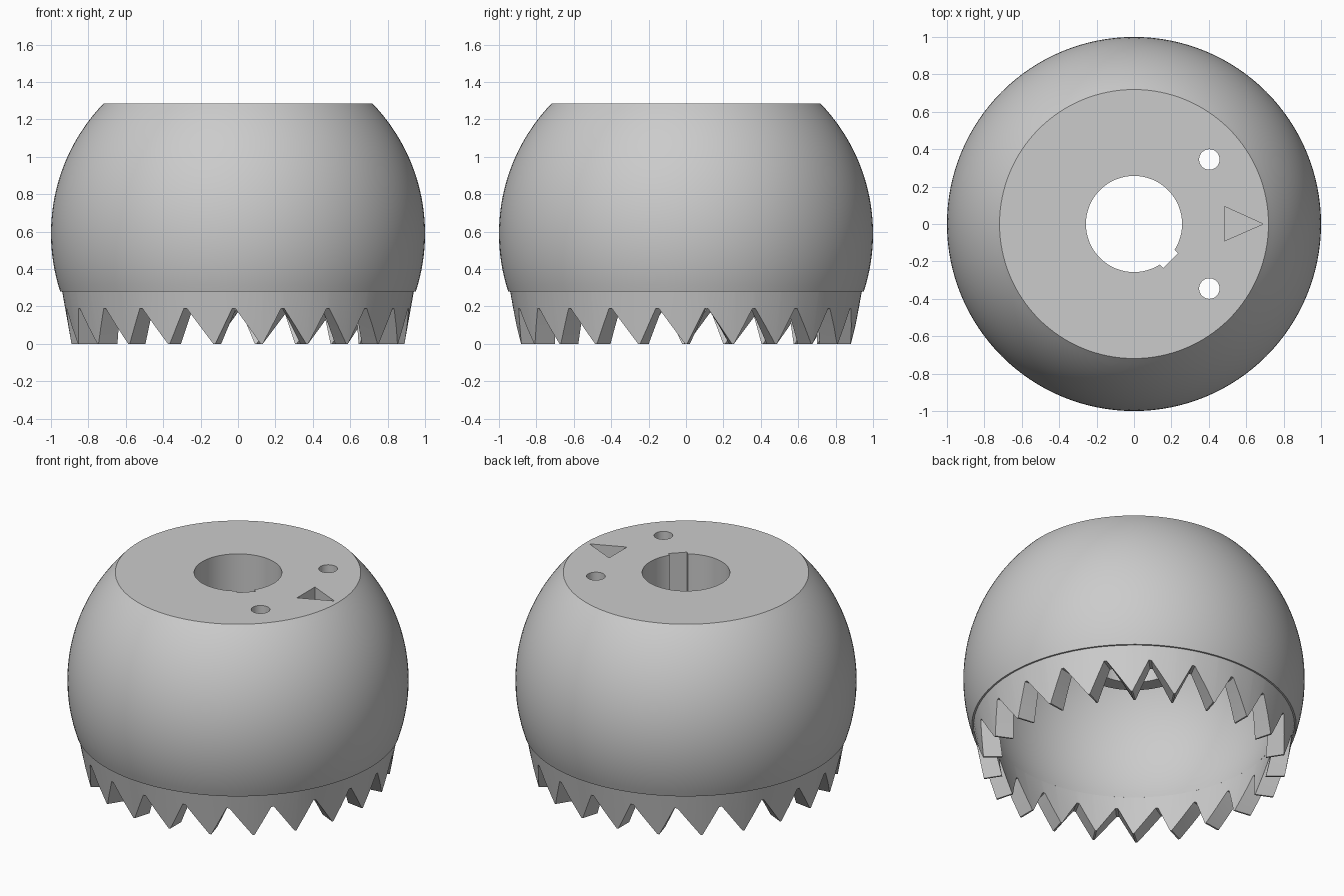
import bpy, bmesh, math
from math import cos, sin, pi, radians, sqrt

cube = bpy.data.objects.get("Cube")
if cube:
    bpy.data.objects.remove(cube, do_unlink=True)

mat = bpy.data.materials.new("light_grey")
mat.use_nodes = True
GREY = (0.6, 0.6, 0.6, 1)
mat.diffuse_color = GREY
mat.node_tree.nodes["Principled BSDF"].inputs["Base Color"].default_value = GREY

CENTRE, R_OUT, R_IN = 0.59, 1.0, 0.9     # sphere centre height and radii
Z_RIM, Z_TOP, Z_CEIL = 0.28, 1.285, 1.12
BORE, HUB, Z_HUB = 0.257, 0.35, 0.72
TEETH, Z_GAP = 22, 0.19


def make_object(name, bm):
    bmesh.ops.recalc_face_normals(bm, faces=bm.faces)
    mesh = bpy.data.meshes.new(name)
    bm.to_mesh(mesh)
    bm.free()
    mesh.materials.append(mat)
    ob = bpy.data.objects.new(name, mesh)
    bpy.context.collection.objects.link(ob)
    return ob


def activate(ob):
    bpy.ops.object.select_all(action='DESELECT')
    ob.select_set(True)
    bpy.context.view_layer.objects.active = ob


def bridge_loops(bm, rings):
    """Close a ring of cross-section loops into a solid."""
    n = len(rings[0])
    for i, ring in enumerate(rings):
        nxt = rings[(i + 1) % len(rings)]
        for j in range(n):
            k = (j + 1) % n
            bm.faces.new((ring[j], ring[k], nxt[k], nxt[j]))


def polar(bm, r, a, z):
    return bm.verts.new((r * cos(a), r * sin(a), z))


def prism(name, pts, z0, z1):
    bm = bmesh.new()
    face = bm.faces.new([bm.verts.new((x, y, z0)) for x, y in pts])
    out = bmesh.ops.extrude_face_region(bm, geom=[face])
    for v in out["geom"]:
        if isinstance(v, bmesh.types.BMVert):
            v.co.z = z1
    ob = make_object(name, bm)
    ob.hide_render = True
    return ob


def arc(radius, z0, z1, steps):
    """Profile points on a sphere between two heights."""
    t0, t1 = (math.asin((z - CENTRE) / radius) for z in (z0, z1))
    angles = [t0 + (t1 - t0) * i / steps for i in range(steps + 1)]
    return [(radius * cos(t), CENTRE + radius * sin(t)) for t in angles]


# Hollow body: outer sphere, flat top, bored hub and inner sphere
profile = arc(R_OUT, Z_RIM, Z_TOP, 28)
profile += [(BORE, Z_TOP), (BORE, Z_HUB), (HUB, Z_HUB), (HUB, Z_CEIL)]
profile += arc(R_IN, Z_CEIL, Z_RIM, 24)
bm = bmesh.new()
SEG = 128
bridge_loops(bm, [[polar(bm, r, 2 * pi * i / SEG, z) for r, z in profile]
                  for i in range(SEG)])
body = make_object("domed_body", bm)


# Cutters: two pin holes, arrow recess and keyway
def circle(x, y, r, n=32):
    return [(x + r * cos(2 * pi * i / n), y + r * sin(2 * pi * i / n)) for i in range(n)]


h = sqrt(0.5)
key = [(h * (u - v), -h * (u + v)) for u, v in
       ((0.2, 0.055), (0.276, 0.055), (0.276, -0.055), (0.2, -0.055))]
cutters = [prism("pin_hole_cutter", circle(0.403, s * 0.345, 0.055), 1, 1.4) for s in (1, -1)]
cutters.append(prism("arrow_cutter", [(0.485, 0.093), (0.485, -0.09), (0.69, 0)], 1.18, 1.4))
cutters.append(prism("keyway_cutter", key, 0.6, 1.4))
activate(body)
for c in cutters:
    mod = body.modifiers.new("cut", 'BOOLEAN')
    mod.operation, mod.solver, mod.object = 'DIFFERENCE', 'EXACT', c
    bpy.ops.object.modifier_apply(modifier=mod.name)
for c in cutters:
    bpy.data.objects.remove(c, do_unlink=True)

# Toothed collar: tapered band with slightly skewed saw teeth
bm = bmesh.new()
rings = []
half = 180 / TEETH
skew = -1.4
columns = [(skew - half + 0.5, Z_GAP), (-half / 2 + skew / 2, Z_GAP / 2), (-0.35, 0),
           (0.35, 0), (half / 2 + skew / 2, Z_GAP / 2), (half + skew - 0.5, Z_GAP)]
for t in range(TEETH):
    for deg, z in columns:
        a = radians(deg + t * 2 * half)
        b = a + radians(1.2)
        f = z / Z_RIM
        rings.append([polar(bm, 0.94, a, Z_RIM), polar(bm, 0.89 + 0.05 * f, a, z),
                      polar(bm, 0.78 + 0.065 * f, b, z), polar(bm, 0.845, b, Z_RIM)])
bridge_loops(bm, rings)
collar = make_object("toothed_collar", bm)

for ob in (body, collar):
    activate(ob)
    bpy.ops.object.shade_smooth_by_angle(angle=radians(25))
